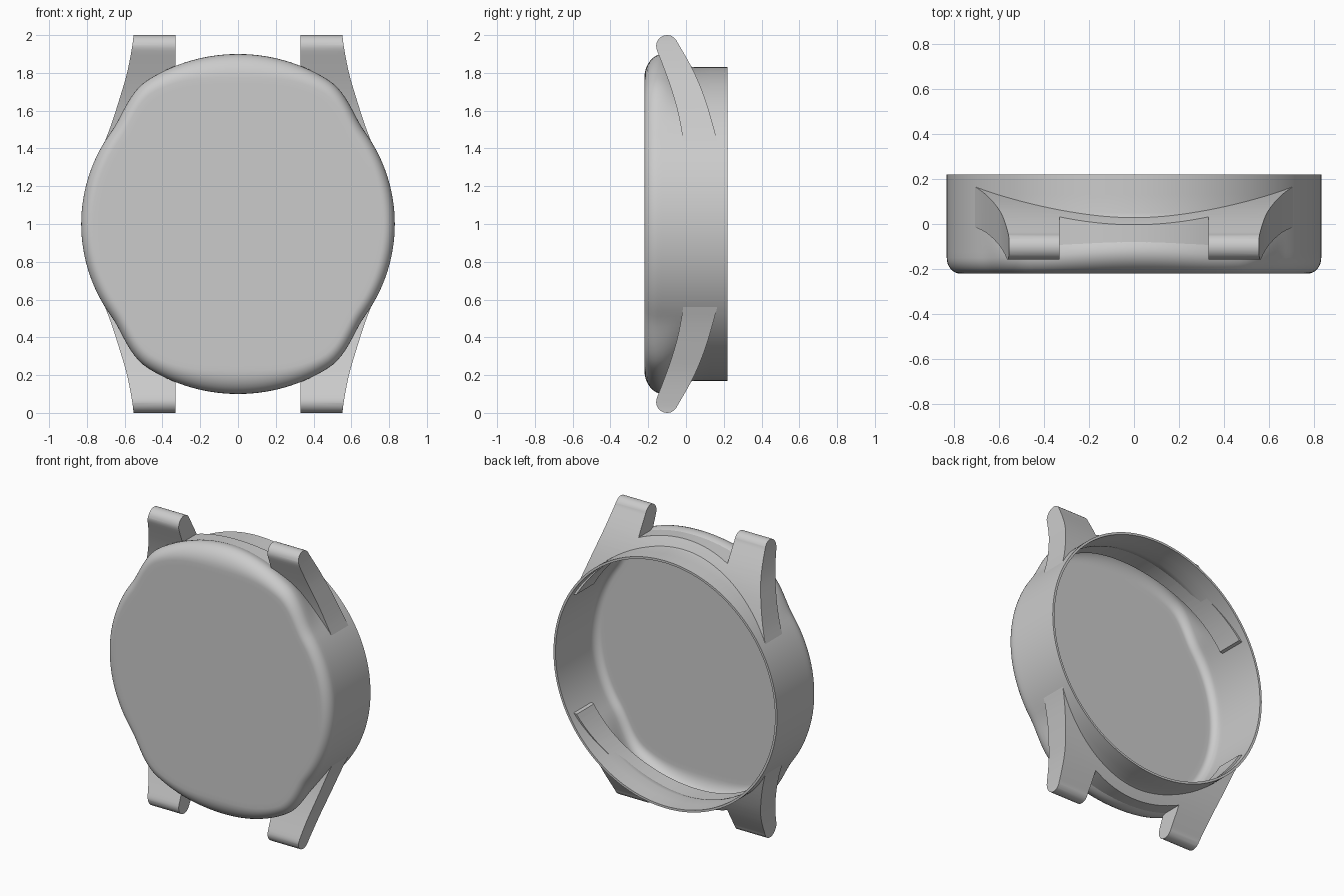
import bpy, bmesh, math
from math import sin, cos, radians, pi

if "Cube" in bpy.data.objects:
    bpy.data.objects.remove(bpy.data.objects["Cube"])

grey = bpy.data.materials.new("case grey")
grey.use_nodes = True
grey.diffuse_color = (0.6, 0.6, 0.6, 1)
grey.node_tree.nodes["Principled BSDF"].inputs["Base Color"].default_value = (0.6, 0.6, 0.6, 1)

RADIUS, FRONT, BACK, WALL = 0.83, -0.22, 0.22, 0.015


def smooth(t):
    t = max(0, min(1, t))
    return t * t * (3 - 2 * t)


def make_object(name, bm):
    bmesh.ops.recalc_face_normals(bm, faces=bm.faces)
    mesh = bpy.data.meshes.new(name)
    bm.to_mesh(mesh)
    bm.free()
    mesh.materials.append(grey)
    obj = bpy.data.objects.new(name, mesh)
    obj.location.z = 1
    bpy.context.collection.objects.link(obj)
    return obj


def activate(obj):
    bpy.ops.object.select_all(action="DESELECT")
    obj.select_set(True)
    bpy.context.view_layer.objects.active = obj


def prism(name, points, offset):
    """Extrude a closed outline of 3D points by an offset vector."""
    bm = bmesh.new()
    face = bm.faces.new([bm.verts.new(p) for p in points])
    moved = bmesh.ops.extrude_face_region(bm, geom=[face])["geom"]
    bmesh.ops.translate(bm, vec=offset, verts=[v for v in moved if isinstance(v, bmesh.types.BMVert)])
    return make_object(name, bm)


def curve(points, steps=6):
    """Catmull-Rom curve through 2D points."""
    p = [points[0]] + points + [points[-1]]
    out = []
    for i in range(1, len(p) - 2):
        for s in range(steps):
            t = s / steps
            out.append(tuple(
                b + 0.5 * t * (c - a + t * (2*a - 5*b + 4*c - d + t * (3*(b - c) + d - a)))
                for a, b, c, d in zip(p[i-1], p[i], p[i+1], p[i+2])))
    return out + [points[-1]]


# Case shell: round at the open back, bulging at top and bottom near the front
def case_profile(angle):
    off = abs(math.degrees(math.asin(sin(angle))))     # degrees away from vertical
    bulge = 0.07 * smooth((54 - off) / 22)
    crown = math.exp(-(off / 24) ** 2)
    inset, depth = 0.06 + 0.065 * crown, 0.07 + 0.03 * crown
    start = FRONT + depth
    rings = [(RADIUS, BACK), (RADIUS, 0.13)]
    for i in range(9):
        t = i / 8
        rings.append((RADIUS + bulge * smooth(t), 0.05 + (start - 0.05) * t))
    for i in range(1, 9):
        a = i / 8 * pi / 2
        rings.append((RADIUS + bulge - inset * (1 - cos(a)), start - depth * sin(a)))
    rings.append((rings[-1][0] * 0.96, FRONT))
    return rings


bm = bmesh.new()
COUNT = 160
columns = []
for i in range(COUNT):
    a = 2 * pi * i / COUNT
    columns.append([bm.verts.new((r * sin(a), y, r * cos(a))) for r, y in case_profile(a)])
for i in range(COUNT):
    here, there = columns[i], columns[(i + 1) % COUNT]
    for j in range(len(here) - 1):
        bm.faces.new((here[j], there[j], there[j + 1], here[j + 1]))
bm.faces.new([c[-1] for c in columns])
case = make_object("case_shell", bm)
shell = case.modifiers.new("wall", "SOLIDIFY")
shell.thickness = WALL
shell.offset = -1
activate(case)
bpy.ops.object.modifier_apply(modifier="wall")
bpy.ops.object.shade_smooth_by_angle(angle=radians(35))

# Lugs: a curved slab with a rounded tip, trimmed to the lug outline
front_edge = curve([(0.0, 0.3), (-0.015, 0.44), (-0.045, 0.6), (-0.09, 0.75), (-0.152, 0.915)])
back_edge = curve([(-0.047, 0.965), (0.04, 0.81), (0.105, 0.65), (0.165, 0.44), (0.19, 0.3)])
tip = [(-0.1 + 0.058 * cos(a), 0.942 + 0.058 * sin(a)) for a in
       [radians(190 - 15 * k) for k in range(12)]]
slab = prism("lugs", [(-0.9, y, z) for y, z in front_edge + tip + back_edge], (1.8, 0, 0))

side = curve([(0.555, 1.05), (0.556, 0.97), (0.585, 0.81), (0.625, 0.67),
              (0.67, 0.53), (0.704, 0.44), (0.722, 0.395)])
inner = [(0.79 * sin(a), 0.83 * cos(a)) for a in [radians(61 * k / 24) for k in range(24, -25, -1)]]
gap_half = math.asin(0.33 / 0.89)
gap = [(0.89 * sin(a), 0.89 * cos(a)) for a in [gap_half * k / 12 for k in range(-12, 13)]]
outline = (side + inner + [(-x, z) for x, z in reversed(side)]
           + [(-0.33, 1.05)] + gap + [(0.33, 1.05)])
cutter = prism("lug_outline", [(x, -0.4, z) for x, z in outline], (0, 0.8, 0))
cutter.hide_render = True

trim = slab.modifiers.new("trim", "BOOLEAN")
trim.operation, trim.solver, trim.object = "INTERSECT", "EXACT", cutter
flip = slab.modifiers.new("lower pair", "MIRROR")
flip.use_axis = (False, False, True)
activate(slab)
bpy.ops.object.modifier_apply(modifier="trim")
bpy.ops.object.modifier_apply(modifier="lower pair")
bpy.data.objects.remove(cutter)
bpy.ops.object.shade_smooth_by_angle(angle=radians(30))
